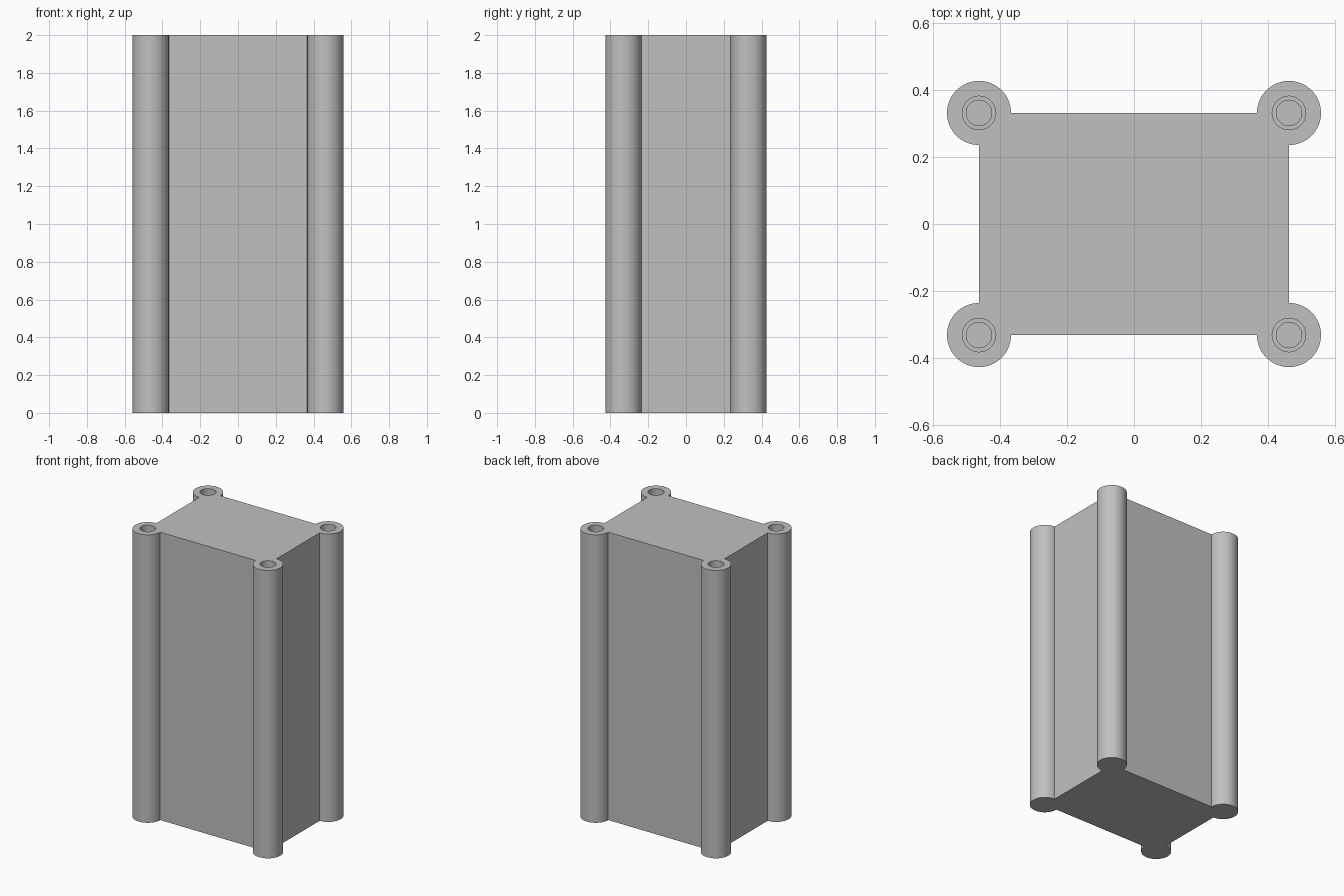
import bpy, bmesh, math

if "Cube" in bpy.data.objects:
    bpy.data.objects.remove(bpy.data.objects["Cube"])

HX, HY, R, H = 0.462, 0.331, 0.0955, 2.0   # corner post centres, post radius, height
SEG = 48                                    # segments per three-quarter post arc

grey = bpy.data.materials.new("light_grey")
grey.diffuse_color = (0.53, 0.53, 0.53, 1)
grey.use_nodes = True
grey.node_tree.nodes["Principled BSDF"].inputs["Base Color"].default_value = grey.diffuse_color


def make_object(name, bm):
    bmesh.ops.recalc_face_normals(bm, faces=bm.faces)
    mesh = bpy.data.meshes.new(name)
    bm.to_mesh(mesh)
    bm.free()
    mesh.materials.append(grey)
    obj = bpy.data.objects.new(name, mesh)
    bpy.context.collection.objects.link(obj)
    return obj


# Block with a round post on every corner, as one extruded outline
bm = bmesh.new()
outline = []
for i, (sx, sy) in enumerate([(1, 1), (-1, 1), (-1, -1), (1, -1)]):
    for k in range(SEG + 1):
        a = math.radians(-90 + 90 * i + 270 * k / SEG)
        outline.append(bm.verts.new((sx * HX + R * math.cos(a),
                                     sy * HY + R * math.sin(a), 0)))
base = bm.faces.new(outline)
top = bmesh.ops.extrude_face_region(bm, geom=[base], use_keep_orig=True)
bmesh.ops.translate(bm, vec=(0, 0, H),
                    verts=[g for g in top["geom"] if isinstance(g, bmesh.types.BMVert)])
body = make_object("block_with_corner_posts", bm)

# Stepped blind screw holes: (radius, height) rings from the opening downwards
rings = [(0.05, H + 0.05), (0.05, H - 0.20), (0.038, H - 0.20), (0.038, H - 0.25)]
N = 40
bm = bmesh.new()
for sx in (-1, 1):
    for sy in (-1, 1):
        loops = [[bm.verts.new((sx * HX + r * math.cos(math.tau * k / N),
                                sy * HY + r * math.sin(math.tau * k / N), z))
                  for k in range(N)] for r, z in rings]
        for a, b in zip(loops, loops[1:]):
            for k in range(N):
                j = (k + 1) % N
                bm.faces.new((a[k], b[k], b[j], a[j]))
        bm.faces.new(loops[0])
        bm.faces.new(loops[-1][::-1])
cutter = make_object("screw_hole_cutter", bm)
cutter.hide_render = True

# Cut the holes, then drop the cutter
bpy.context.view_layer.objects.active = body
body.select_set(True)
cutter.select_set(False)
mod = body.modifiers.new("screw_holes", 'BOOLEAN')
mod.operation = 'DIFFERENCE'
mod.solver = 'EXACT'
mod.object = cutter
bpy.ops.object.modifier_apply(modifier=mod.name)
bpy.data.objects.remove(cutter)
bpy.ops.object.shade_smooth_by_angle(angle=math.radians(30))
